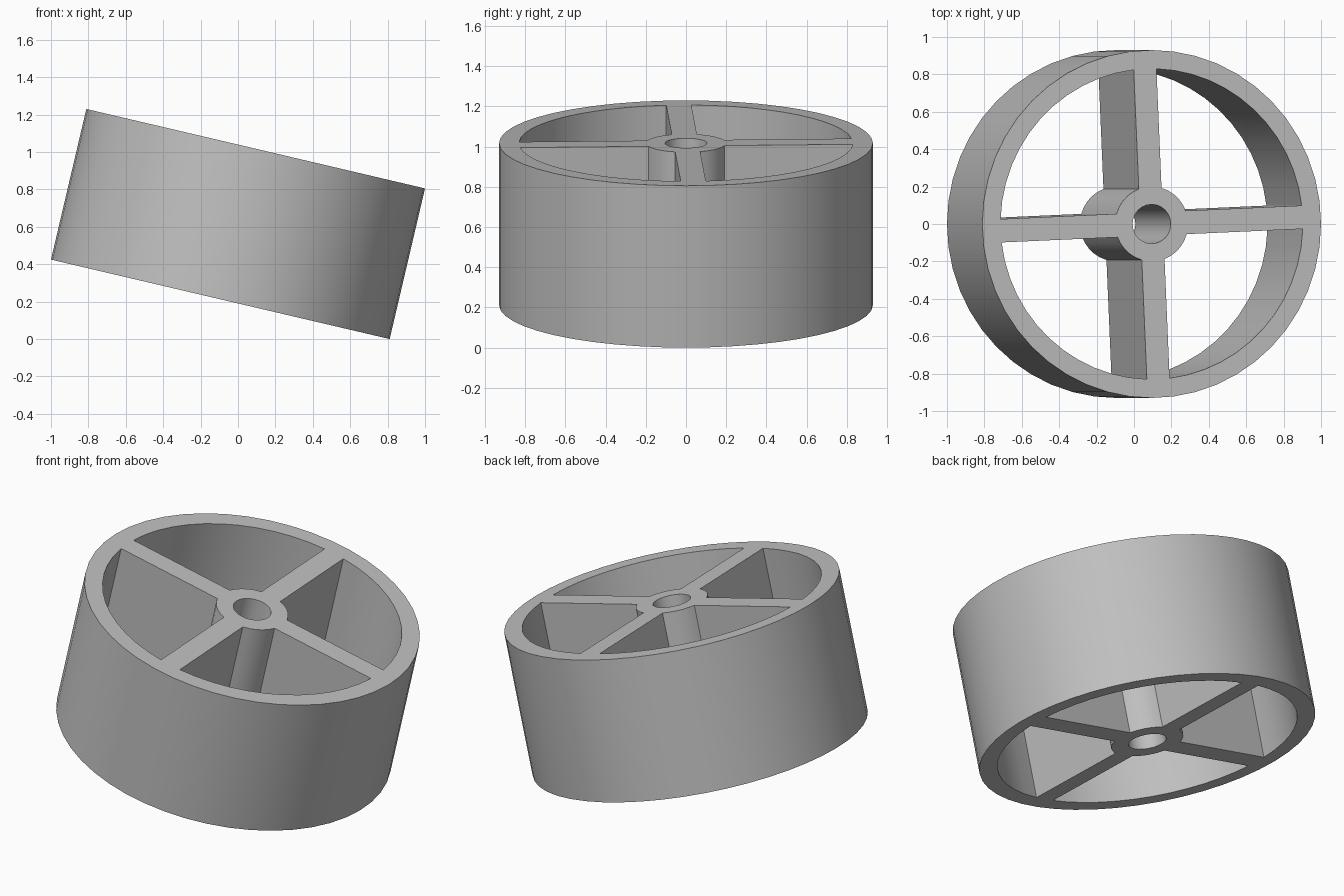
import bpy
import bmesh
from math import radians, asin, cos, sin, pi

if "Cube" in bpy.data.objects:
    bpy.data.objects.remove(bpy.data.objects["Cube"], do_unlink=True)

RIM_OUT, RIM_IN, HUB, BORE = 0.93, 0.83, 0.2, 0.105
HALF_SPOKE, HEIGHT = 0.0625, 0.827
TILT, SPIN = radians(13.2), radians(2.5)


def arc(radius, start, end, steps):
    """Points along an arc, both ends included."""
    angles = [start + (end - start) * i / steps for i in range(steps + 1)]
    return [(radius * cos(a), radius * sin(a)) for a in angles]


def add_loop(curve, points):
    """Closed straight-sided outline; outlines inside another cut holes."""
    spline = curve.splines.new("POLY")
    spline.points.add(len(points) - 1)
    for point, (x, y) in zip(spline.points, points):
        point.co = (x, y, 0, 1)
    spline.use_cyclic_u = True


# Flat wheel outline, extruded along the axle
curve = bpy.data.curves.new("wheel", "CURVE")
curve.dimensions = "2D"
curve.fill_mode = "BOTH"
curve.extrude = HEIGHT / 2

# Rim outside and axle bore
add_loop(curve, arc(RIM_OUT, 0, 2 * pi, 48)[:-1])
add_loop(curve, arc(BORE, 0, 2 * pi, 24)[:-1])

# Four openings, leaving the hub and the four spokes between them
for i in range(4):
    base = i * pi / 2 + SPIN
    near, far = asin(HALF_SPOKE / HUB), asin(HALF_SPOKE / RIM_IN)
    outer = arc(RIM_IN, base + far, base + pi / 2 - far, 12)
    inner = arc(HUB, base + pi / 2 - near, base + near, 5)
    add_loop(curve, outer + inner)

wheel = bpy.data.objects.new("wheel", curve)
bpy.context.collection.objects.link(wheel)
bpy.ops.object.select_all(action="DESELECT")
wheel.select_set(True)
bpy.context.view_layer.objects.active = wheel
bpy.ops.object.convert(target="MESH")
wheel = bpy.context.object
wheel.name = "wheel"

# Weld caps to walls
bm = bmesh.new()
bm.from_mesh(wheel.data)
bmesh.ops.remove_doubles(bm, verts=bm.verts, dist=0.0005)
bmesh.ops.recalc_face_normals(bm, faces=bm.faces)
bm.to_mesh(wheel.data)
bm.free()
bpy.ops.object.shade_smooth_by_angle(angle=radians(30))

# Lean the wheel and rest it on the ground
wheel.rotation_euler = (0, TILT, 0)
wheel.location.z = RIM_OUT * sin(TILT) + HEIGHT / 2 * cos(TILT)

# Plain grey
grey = bpy.data.materials.new("grey")
grey.use_nodes = True
colour = (0.53, 0.53, 0.53, 1)
grey.diffuse_color = colour
grey.node_tree.nodes["Principled BSDF"].inputs["Base Color"].default_value = colour
wheel.data.materials.clear()
wheel.data.materials.append(grey)
